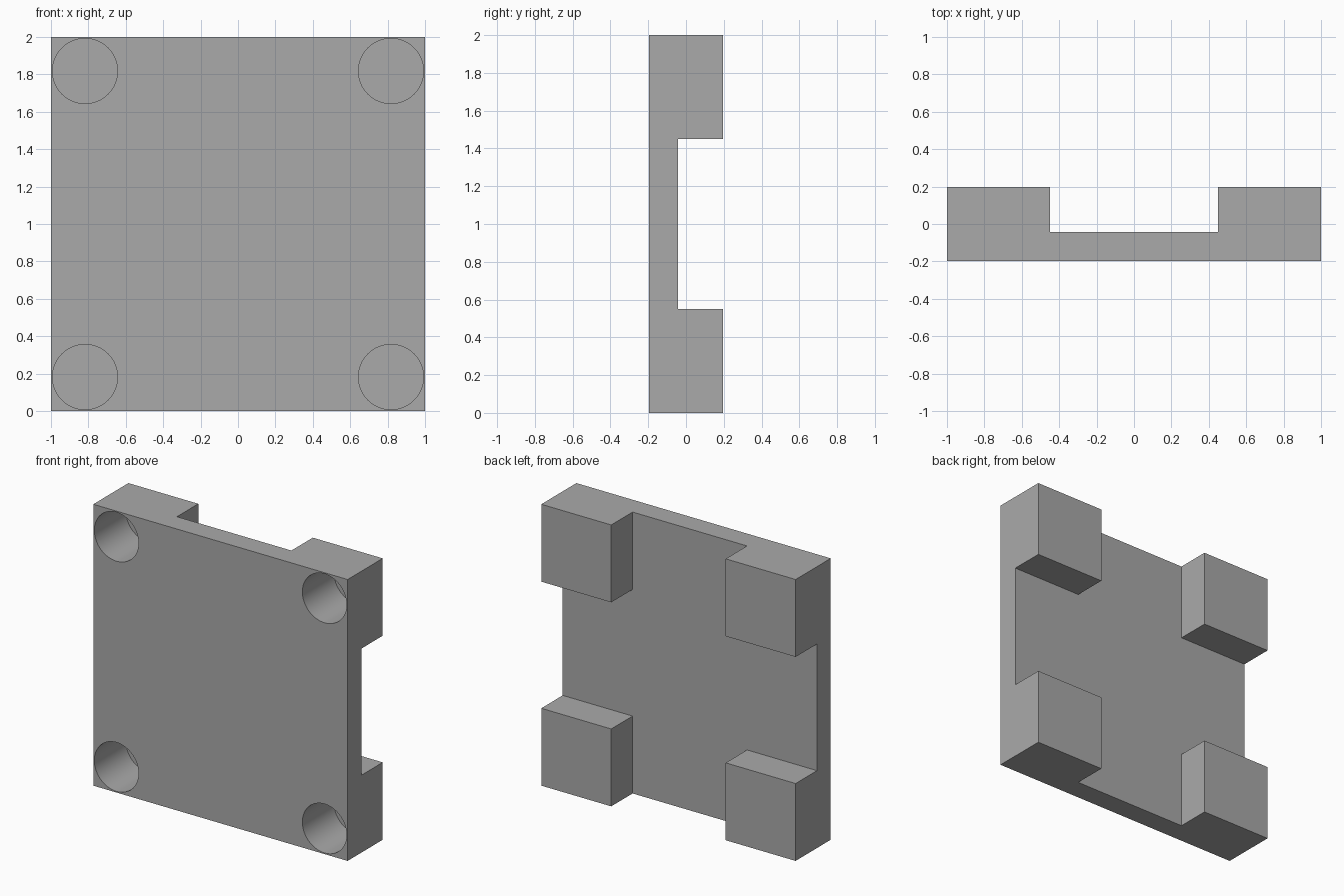
import bpy
from math import radians

SIDE, DEPTH = 2.0, 0.394        # overall size
FRONT, BACK = -DEPTH / 2, DEPTH / 2
PLATE_BACK = -0.043             # rear face of the thin plate
GAP = 0.9                       # space between the corner blocks
HOLE_R, HOLE_DEPTH, HOLE_POS = 0.174, 0.355, 0.818

default = bpy.data.objects.get("Cube")
if default:
    bpy.data.objects.remove(default, do_unlink=True)

grey = bpy.data.materials.new("plain grey")
grey.use_nodes = True
colour = (0.4, 0.4, 0.4, 1)
grey.diffuse_color = colour
grey.node_tree.nodes["Principled BSDF"].inputs["Base Color"].default_value = colour


def box(name, size, location):
    bpy.ops.mesh.primitive_cube_add(size=1, location=location)
    obj = bpy.context.object
    obj.name = name
    obj.scale = size
    bpy.ops.object.transform_apply(location=False, rotation=False, scale=True)
    obj.data.materials.append(grey)
    return obj


def cut(target, cutter):
    cutter.hide_render = True
    mod = target.modifiers.new("cut", 'BOOLEAN')
    mod.operation = 'DIFFERENCE'
    mod.solver = 'EXACT'
    mod.object = cutter
    bpy.context.view_layer.objects.active = target
    bpy.ops.object.modifier_apply(modifier=mod.name)
    bpy.data.objects.remove(cutter, do_unlink=True)


# Square plate with four thick corner blocks
plate = box("corner_block_plate", (SIDE, DEPTH, SIDE), (0, 0, SIDE / 2))

# Crossing channels on the back leave the corner blocks standing
channel_y = PLATE_BACK + DEPTH / 2
for size in ((GAP, DEPTH, SIDE * 1.5), (SIDE * 1.5, DEPTH, GAP)):
    cut(plate, box("channel_cutter", size, (0, channel_y, SIDE / 2)))

# Blind round holes in the front corners
for x in (-HOLE_POS, HOLE_POS):
    for z in (-HOLE_POS, HOLE_POS):
        bpy.ops.mesh.primitive_cylinder_add(
            vertices=64, radius=HOLE_R, depth=HOLE_DEPTH * 2,
            location=(x, FRONT, SIDE / 2 + z), rotation=(radians(90), 0, 0))
        hole = bpy.context.object
        hole.name = "hole_cutter"
        hole.data.materials.append(grey)
        cut(plate, hole)

# Smooth hole walls, sharp edges everywhere else
bpy.ops.object.select_all(action='DESELECT')
plate.select_set(True)
bpy.context.view_layer.objects.active = plate
bpy.ops.object.shade_smooth_by_angle(angle=radians(30))
